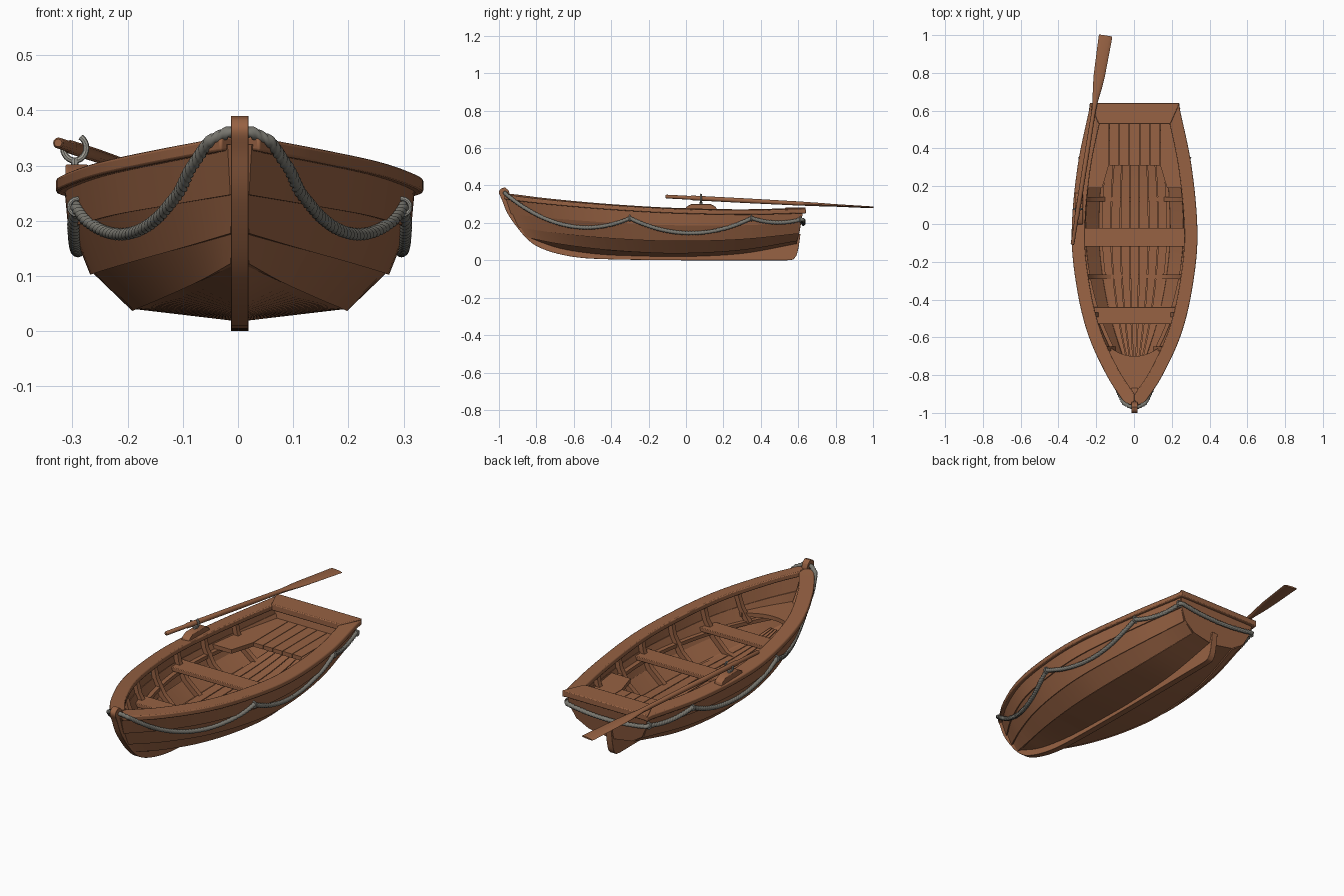
import bpy, math
from mathutils import Vector

if "Cube" in bpy.data.objects:
    bpy.data.objects.remove(bpy.data.objects["Cube"])

def material(name, col):
    m = bpy.data.materials.new(name)
    m.diffuse_color = (*col, 1)
    m.use_nodes = True
    m.node_tree.nodes["Principled BSDF"].inputs["Base Color"].default_value = m.diffuse_color
    return m

WOOD = material("brown wood", (0.31, 0.122, 0.056))
ROPE = material("grey rope", (0.19, 0.185, 0.16))
METAL = material("pale metal", (0.36, 0.35, 0.31))

def build(name, verts, faces, mat=WOOD, mirror=False, bevel=0, angle=0.6):
    me = bpy.data.meshes.new(name)
    me.from_pydata([tuple(v) for v in verts], [], faces)
    me.materials.append(mat)
    me.shade_smooth()
    me.set_sharp_from_angle(angle=angle)
    ob = bpy.data.objects.new(name, me)
    bpy.context.collection.objects.link(ob)
    if bevel:
        b = ob.modifiers.new("bevel", 'BEVEL')
        b.width, b.segments, b.limit_method = bevel, 2, 'ANGLE'
    if mirror:
        ob.modifiers.new("mirror", 'MIRROR').use_clip = False
    return ob

def loft(name, rings, **kw):
    n = len(rings[0])
    faces = [(i*n+j, i*n+(j+1) % n, (i+1)*n+(j+1) % n, (i+1)*n+j)
             for i in range(len(rings)-1) for j in range(n)]
    faces += [tuple(reversed(range(n))), tuple(range((len(rings)-1)*n, len(rings)*n))]
    return build(name, [v for r in rings for v in r], faces, **kw)

def prism(name, pts, z0, z1, **kw):
    return loft(name, [[(x, y, z) for x, y in pts] for z in (z0, z1)], **kw)

def tube(name, pts, r, mat, n=8, lobes=0, pitch=0.05, **kw):
    pts, rings, run = [Vector(p) for p in pts], [], 0
    for i, p in enumerate(pts):
        t = (pts[min(i+1, len(pts)-1)] - pts[max(i-1, 0)]).normalized()
        a = t.cross(Vector((0.02, 0.03, 1)) if lobes else Vector((0, 1, 0))).normalized()
        b = t.cross(a)
        run += (p - pts[i-1]).length if i else 0
        ring = []
        for j in range(n):
            th = 2*math.pi*j/n
            tw = th - 2*math.pi*run/pitch
            rr = r*(0.68 + 0.32*abs(math.cos(lobes*tw/2))) if lobes else r
            ring.append(p + rr*(math.cos(th)*a + math.sin(th)*b))
        rings.append(ring)
    return loft(name, rings, mat=mat, **kw)

def hermite(F, V, f):
    i = max(0, min(len(F)-2, sum(f >= q for q in F)-1))
    def tan(k):
        a, b = max(k-1, 0), min(k+1, len(F)-1)
        return (V[b]-V[a])/(F[b]-F[a])
    h = F[i+1]-F[i]
    t = (f-F[i])/h
    return ((2*t**3-3*t*t+1)*V[i] + (t**3-2*t*t+t)*h*tan(i)
            + (3*t*t-2*t**3)*V[i+1] + (t**3-t*t)*h*tan(i+1))

# Hull lines, keel to sheer: bow y, stern y, half widths, heights
F = [0, .1, .25, .42, .58, .8, 1]
LINES = [
    (-.81, .585, [0]*7, [.10, .055, .028, .02, .018, .035, .085]),
    (-.85, .59, [.012, .065, .13, .175, .19, .17, .12], [.125, .095, .065, .046, .04, .058, .105]),
    (-.895, .60, [.012, .092, .184, .245, .266, .24, .182], [.18, .156, .13, .112, .105, .115, .145]),
    (-.935, .61, [.012, .112, .22, .283, .306, .275, .213], [.25, .233, .214, .197, .19, .19, .205]),
    (-.965, .62, [.022, .128, .236, .297, .318, .287, .222], [.338, .318, .295, .275, .262, .255, .262])]

def line(k, f):
    a, b, X, Z = LINES[k]
    return Vector((hermite(F, X, f), a+(b-a)*f, hermite(F, Z, f)))

def at_y(k, y):
    a, b = LINES[k][:2]
    return line(k, max(0, min(1, (y-a)/(b-a))))

def hull_x(y, z):
    P = [at_y(k, y) for k in range(5)]
    for p, q in zip(P, P[1:]):
        if z <= q.z:
            return p.x + (q.x-p.x)*max(0, (z-p.z)/(q.z-p.z))
    return P[-1].x

# Overlapping planks of the hull
N = 48
for k in range(4):
    rings = []
    for i in range(N+1):
        lo, hi = line(k, i/N), line(k+1, i/N)
        if k:
            lo += Vector((.005, 0, -.003))
        d = hi-lo
        inn = Vector((-d.z, 0, d.x)).normalized()*.012
        li, ui = lo+inn, hi+inn
        li.x, ui.x = max(li.x, 0), max(ui.x, 0)
        rings.append([lo, hi, ui, li])
    loft(f"hull_plank_{k+1}", [list(reversed(r)) for r in rings], mirror=True, angle=.5)

# Gunwale rail
rings = []
for i in range(N+1):
    f = i/N*1.012
    p, d = line(4, min(f, 1)), line(4, min(f, 1)) - line(4, min(f, 1)-.01)
    p.y += max(0, f-1)*1.585
    n = Vector((d.y, -d.x, 0)).normalized()
    o, q = p+n*.015, p-n*.055
    q.x = max(q.x, 0)
    rings.append([(v.x, v.y, p.z+dz) for v, dz in ((o, -.012), (o, .013), (q, .018), (q, -.008))])
loft("gunwale", rings, mirror=True, bevel=.005)

# Transom and its cap board
right = [line(k, 1) for k in range(1, 5)]
outline = [line(0, 1)] + right + [Vector((-p.x, p.y, p.z)) for p in reversed(right)]
loft("transom", [[p+Vector((0, dy, 0)) for p in outline] for dy in (-.02, .006)])
prism("transom_cap", [(-.19, .53), (.19, .53), (.238, .64), (-.238, .64)], .252, .283, bevel=.004)

# Keel, stem and skeg: outer y, z and inner y, z
KEEL = [(-.968, .39, -.95, .375), (-.99, .382, -.945, .362), (-1, .362, -.942, .35), (-.985, .325, -.935, .325),
        (-.945, .235, -.895, .24), (-.85, .115, -.81, .14), (-.757, .057, -.73, .09), (-.6, .018, -.58, .05),
        (-.4, .005, -.4, .03), (0, 0, 0, .025), (.35, 0, .35, .05), (.54, 0, .5, .085),
        (.583, .015, .56, .1), (.6, .06, .575, .11), (.612, .14, .585, .14)]
rings = []
for i in range(85):
    yo, zo, yi, zi = (hermite(list(range(15)), [p[c] for p in KEEL], i/6) for c in range(4))
    rings.append([(-.016, yo, max(zo, 0)), (.016, yo, max(zo, 0)), (.016, yi, zi), (-.016, yi, zi)])
loft("keel_and_stem", rings, bevel=.003)

# Floor boards
for j in range(7):
    rings = []
    for i in range(25):
        y = -.74 + i*.0535
        w, z = at_y(1, y).x*.92, at_y(0, y).z + .045
        a, b = w*(-1+2*j/7)+.002, w*(-1+2*(j+1)/7)-.002
        rings.append([(a, y, z-.012), (b, y, z-.012), (b, y, z), (a, y, z)])
    loft(f"floor_board_{j+1}", rings)

# Ribs inside the hull
for n, y in enumerate((.34, .13, -.07, -.28, -.48, -.66)):
    rings = []
    for k in range(2 if y < -.6 else 0, 5):
        p = at_y(k, y)
        c = Vector((max(p.x-.008, 0), y, p.z+.008))
        inn = Vector((-.024, 0, .012 if k < 3 else 0)) if k else Vector((0, 0, .02))
        h = Vector((0, .012, 0))
        rings.append([c-h, c+h, c+inn+h, c+inn-h])
    loft(f"rib_{n+1}", rings, mirror=True)

# Stringer carrying the seats
rings = []
for i in range(30):
    y = -.78 + i*.047
    x = hull_x(y, .155)-.008
    rings.append([(x, y, .15), (x, y, .168), (x-.022, y, .168), (x-.022, y, .15)])
loft("seat_stringer", rings, mirror=True)

# Seats
SZ = .188
for name, y0, y1 in (("middle_seat", -.12, -.02), ("front_seat", -.53, -.44)):
    a, b = hull_x(y0, SZ)-.01, hull_x(y1, SZ)-.01
    prism(name, [(-a, y0), (a, y0), (b, y1), (-b, y1)], SZ-.02, SZ, bevel=.003)
for j in range(5):
    a = -.135 + j*.054
    prism(f"stern_seat_board_{j+1}", [(a+.0015, .31), (a+.0525, .31), (a+.0525, .59), (a+.0015, .59)], SZ-.02, SZ)
side = [(hull_x(y, SZ)-.01, y) for y in (.19, .3, .4, .5, .59)]
prism("stern_seat_side", [(.1365, .59), (.1365, .31), (.172, .19)] + side, SZ-.02, SZ, mirror=True)

# Bow platform with a curved rear edge
arc = [(x/100, -.70 + .04*(x/12)**2) for x in range(0, 15, 2)]
edge = [(hull_x(y, .2)-.008, y) for y in (-.65, -.7, -.75, -.8, -.85, -.9)]
prism("bow_platform", arc + edge + [(0, -.9)], .185, .205, mirror=True)

# Rope hung around the hull
path = [(.0, -.968, .36), (.022, -.968, .36)]
HOOKS = [(-.968, .358, 0), (-.3, .225, .106), (.35, .225, .08), (.612, .218, .02)]
for (y0, z0, _), (y1, z1, s) in zip(HOOKS, HOOKS[1:]):
    for i in range(1, 41):
        t = i/40
        y, z = y0+(y1-y0)*t, z0+(z1-z0)*t - 4*s*t*(1-t)
        path.append((hull_x(y, z) + .010 + .013*max(0, min(1, (z-.25)/.04)), y, z))
path += [(.222, .624, .217)] + [(.215*(1-i/20), .627, .215 - .02*(1-(1-i/20)**2)) for i in range(21)]
fine = [Vector(path[0])]
for a, b in zip(path, path[1:]):
    a, b = Vector(a), Vector(b)
    m = max(1, round((b-a).length/.004))
    fine += [a.lerp(b, (q+1)/m) for q in range(m)]
tube("rope", fine, .0115, ROPE, n=12, lobes=3, pitch=.05, mirror=True, angle=1.2)

# Metal rings holding the rope
for n, (y, z, _) in enumerate(HOOKS[1:]):
    x = hull_x(y, z)+.008
    ring = [(x+.015*math.cos(a*math.pi/8), y, z+.015*math.sin(a*math.pi/8)) for a in range(17)]
    tube(f"rope_ring_{n+1}", ring, .004, METAL, mirror=True)

# Oarlock and its block
loft("oarlock_block", [[(-.295+sx*.021, .08+sy*l, z) for sx, sy in ((-1, -1), (1, -1), (1, 1), (-1, 1))]
                       for z, l in ((.268, .085), (.285, .08), (.302, .05))], bevel=.004)
arc = [(-.299+.021*math.cos(math.radians(a)), .08, .332+.023*math.sin(math.radians(a))) for a in range(165, 421, 15)]
tube("oarlock_fork", arc, .0055, METAL)
tube("oarlock_pin", [(-.299, .08, .28), (-.299, .08, .312)], .007, METAL)

# Shift the hull parts slightly so the whole model is centred
for ob in bpy.data.objects:
    ob.location.x = .003

# Oar: distance along, half width, half thickness
A, B = Vector((-.326, -.109, .341)), Vector((-.15, .998, .283))
axis = (B-A).normalized()
wide = axis.cross(Vector((0, 0, 1))).normalized()
thick = wide.cross(axis)
rings = []
for t, w, h in ((0, .007, .007), (.004, .01, .01), (.12, .01, .01), (.125, .0125, .0125), (.4, .0125, .0125),
                (.64, .011, .011), (.69, .015, .01), (.75, .024, .009), (.81, .030, .007), (.9, .033, .006),
                (.99, .036, .005), (1, .034, .004)):
    c = A.lerp(B, t)
    rings.append([c + wide*w*math.cos(j*math.pi/6) + thick*h*math.sin(j*math.pi/6) for j in range(12)])
loft("oar", rings)
